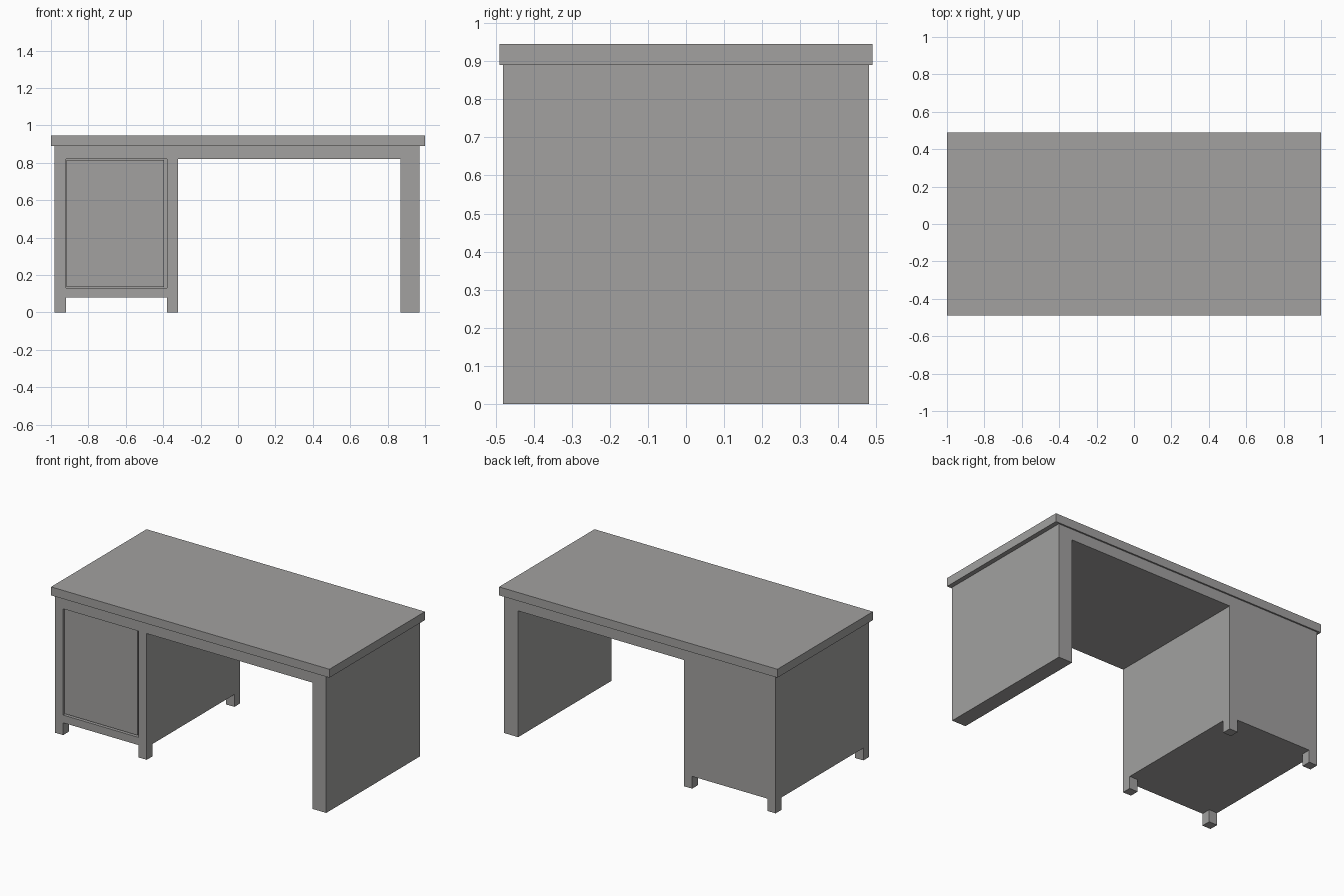
import bpy
import bmesh

if "Cube" in bpy.data.objects:
    bpy.data.objects.remove(bpy.data.objects["Cube"])

grey = bpy.data.materials.new("warm_grey")
grey.diffuse_color = (0.36, 0.355, 0.35, 1)
grey.use_nodes = True
grey.node_tree.nodes["Principled BSDF"].inputs["Base Color"].default_value = grey.diffuse_color


def finish(name, bm):
    bmesh.ops.recalc_face_normals(bm, faces=bm.faces)
    mesh = bpy.data.meshes.new(name)
    bm.to_mesh(mesh)
    bm.free()
    mesh.materials.append(grey)
    obj = bpy.data.objects.new(name, mesh)
    bpy.context.collection.objects.link(obj)
    return obj


def extrude_profile(name, points, y0, y1):
    """Extrude an x-z outline from y0 to y1."""
    bm = bmesh.new()
    face = bm.faces.new([bm.verts.new((x, y0, z)) for x, z in points])
    out = bmesh.ops.extrude_face_region(bm, geom=[face])
    moved = [g for g in out["geom"] if isinstance(g, bmesh.types.BMVert)]
    bmesh.ops.translate(bm, verts=moved, vec=(0, y1 - y0, 0))
    return finish(name, bm)


def box(name, x0, x1, y0, y1, z0, z1):
    return extrude_profile(name, [(x0, z0), (x1, z0), (x1, z1), (x0, z1)], y0, y1)


def cut(target, cutter):
    cutter.hide_render = True
    cutter.hide_set(True)
    mod = target.modifiers.new(cutter.name, 'BOOLEAN')
    mod.operation = 'DIFFERENCE'
    mod.solver = 'EXACT'
    mod.object = cutter


# Desk top
box("desk_top", -1, 1, -0.49, 0.49, 0.89, 0.945)

# Body: cabinet with feet, apron and right panel leg in one outline
body = extrude_profile("desk_body", [
    (-0.98, 0), (-0.92, 0), (-0.92, 0.08), (-0.38, 0.08), (-0.38, 0),
    (-0.32, 0), (-0.32, 0.82), (0.87, 0.82), (0.87, 0), (0.97, 0),
    (0.97, 0.89), (-0.98, 0.89)], -0.48, 0.48)

# Split the side rails into four feet, and hollow out the cabinet
cut(body, box("foot_gap_cutter", -1.05, -0.25, -0.42, 0.42, -0.1, 0.08))
cut(body, box("cabinet_cutter", -0.92, -0.38, -0.6, 0.42, 0.13, 0.82))

# Cabinet door, slightly recessed with a gap on the handle side
box("cabinet_door", -0.918, -0.395, -0.468, -0.43, 0.135, 0.816)
